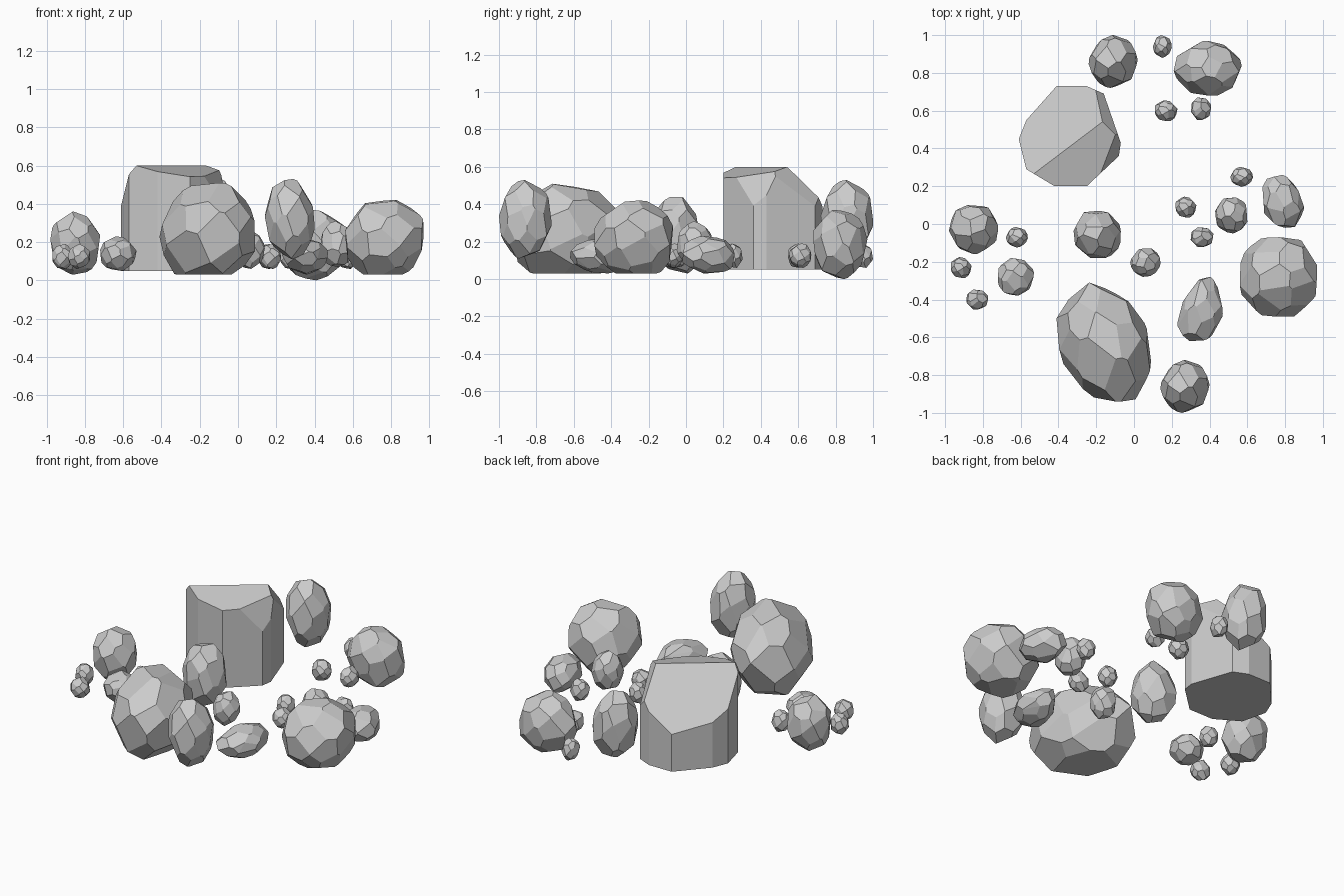
import bpy, bmesh, math, random
from mathutils import Vector

if "Cube" in bpy.data.objects:
    bpy.data.objects.remove(bpy.data.objects["Cube"])


def cut(bm, point, normal):
    """Slice off everything beyond a plane and cap the hole."""
    geom = bm.verts[:] + bm.edges[:] + bm.faces[:]
    r = bmesh.ops.bisect_plane(bm, geom=geom, plane_co=point, plane_no=normal,
                               dist=1e-5, clear_outer=True)
    edges = [e for e in r["geom_cut"] if isinstance(e, bmesh.types.BMEdge)]
    if edges:
        bmesh.ops.holes_fill(bm, edges=edges, sides=0)


def finish(name, points, lo, hi):
    """Fit the points to a box, wrap them in a faceted hull, make the object."""
    mn = [min(p[i] for p in points) for i in range(3)]
    mx = [max(p[i] for p in points) for i in range(3)]
    centre = Vector([(a + b) / 2 for a, b in zip(lo, hi)])
    bm = bmesh.new()
    for p in points:
        q = [lo[i] + (p[i] - mn[i]) / (mx[i] - mn[i]) * (hi[i] - lo[i]) for i in range(3)]
        bm.verts.new(Vector(q) - centre)
    bmesh.ops.convex_hull(bm, input=bm.verts[:])
    bmesh.ops.dissolve_limit(bm, angle_limit=math.radians(4),
                             verts=bm.verts[:], edges=bm.edges[:])
    bmesh.ops.recalc_face_normals(bm, faces=bm.faces[:])
    me = bpy.data.meshes.new(name)
    bm.to_mesh(me)
    bm.free()
    ob = bpy.data.objects.new(name, me)
    ob.location = centre
    bpy.context.collection.objects.link(ob)


def rock(name, xs, ys, zs, seed, n=32, base=None, shear=(0, 0), taper=0):
    """Rounded stone: a block cut by scattered planes tangent to a ball."""
    rnd = random.Random(seed)
    bm = bmesh.new()
    bmesh.ops.create_cube(bm, size=4)
    turn = rnd.uniform(0, 6.28)
    for i in range(n):
        z = 1 - 2 * (i + 0.5) / n
        r = math.sqrt(1 - z * z)
        a = turn + i * 2.39996
        d = Vector((r * math.cos(a), r * math.sin(a), z))
        d += Vector([rnd.uniform(-0.14, 0.14) for _ in range(3)])
        d.normalize()
        cut(bm, d * rnd.uniform(0.96, 1.03), d)
    if base:
        cut(bm, (0, 0, -base), (0, 0, -1))
    # Lean the stone in plan (x by y) and in elevation (x by z), narrow toward +y
    pts = [Vector((v.co.x * (1 - taper * v.co.y) + shear[0] * v.co.y + shear[1] * v.co.z,
                   v.co.y, v.co.z)) for v in bm.verts]
    bm.free()
    finish(name, pts, (xs[0], ys[0], zs[0]), (xs[1], ys[1], zs[1]))


# Large block: plan outline with upright sides, ridged top, flat base
outline = [(-0.61, 0.45), (-0.57, 0.29), (-0.42, 0.20), (-0.25, 0.20), (-0.08, 0.36),
           (-0.07, 0.43), (-0.16, 0.69), (-0.25, 0.73), (-0.41, 0.73), (-0.57, 0.55)]
bm = bmesh.new()
bmesh.ops.create_cube(bm, size=4)
for i, p in enumerate(outline):
    q = outline[(i + 1) % len(outline)]
    cut(bm, (p[0], p[1], 0.2), (q[1] - p[1], p[0] - q[0], 0))
cut(bm, (0, 0, 0.05), (0, 0, -1))
ridge = (-0.36, 0.395, 0.60)
cut(bm, ridge, (-0.44, 0.58, 0.69))            # back left slope
cut(bm, ridge, (0.15, -0.20, 0.95))            # front right slope
cut(bm, (-0.17, 0.545, 0.60), (0.75, 0.6, 0.45))
cut(bm, (-0.55, 0.25, 0.60), (-0.75, -0.4, 0.5))
cut(bm, (-0.12, 0.36, 0.50), (0.8, -0.35, 0.3))
pts = [v.co.copy() for v in bm.verts]
bm.free()
finish("large_block", pts, (-0.61, 0.20, 0.05), (-0.07, 0.73, 0.60))

# Boulders
rock("front_boulder", (-0.41, 0.09), (-0.94, -0.31), (0.03, 0.51), 3, 34, 0.86, (-0.25, 0.05))
rock("right_boulder", (0.56, 0.97), (-0.49, -0.07), (0.03, 0.42), 5, 34, 0.93, (0, 0.05))
rock("back_boulder", (0.21, 0.57), (0.68, 0.97), (0.0, 0.37), 8, 34)

# Upright stones
rock("tall_stone_front", (0.14, 0.40), (-1.0, -0.72), (0.11, 0.53), 11, 32, None, (0, -0.05))
rock("tall_stone_back", (-0.24, 0.02), (0.72, 1.0), (0.11, 0.53), 11, 32, None, (0, -0.05))
rock("left_stone", (-0.98, -0.72), (-0.16, 0.10), (0.03, 0.36), 14)
rock("centre_stone", (-0.32, -0.07), (-0.18, 0.07), (0.06, 0.44), 17)

# Low wedge stones
rock("wedge_stone_front", (0.23, 0.47), (-0.62, -0.28), (0.03, 0.22), 20, 30, None, (0.22, 0), 0.28)
rock("wedge_stone_right", (0.68, 0.90), (-0.02, 0.26), (0.03, 0.23), 21, 30, None, (-0.2, 0), 0.05)

# Medium stones
rock("stone_right", (0.43, 0.60), (-0.05, 0.14), (0.07, 0.31), 23)
rock("stone_left", (-0.72, -0.53), (-0.38, -0.18), (0.05, 0.23), 26)
rock("stone_middle", (-0.02, 0.14), (-0.28, -0.13), (0.06, 0.26), 29)

# Pebbles
pebbles = [(0.15, 0.94, 0.05, 0.06), (0.17, 0.60, 0.06, 0.055), (0.355, 0.61, 0.053, 0.06),
           (0.57, 0.25, 0.06, 0.053), (0.275, 0.09, 0.055, 0.055), (0.36, -0.07, 0.06, 0.053),
           (-0.62, -0.07, 0.058, 0.055), (-0.915, -0.23, 0.055, 0.055),
           (-0.83, -0.40, 0.058, 0.053)]
for i, (x, y, rx, ry) in enumerate(pebbles):
    rock(f"pebble_{i + 1}", (x - rx, x + rx), (y - ry, y + ry), (0.06, 0.19), 40 + i % 3, 28)
